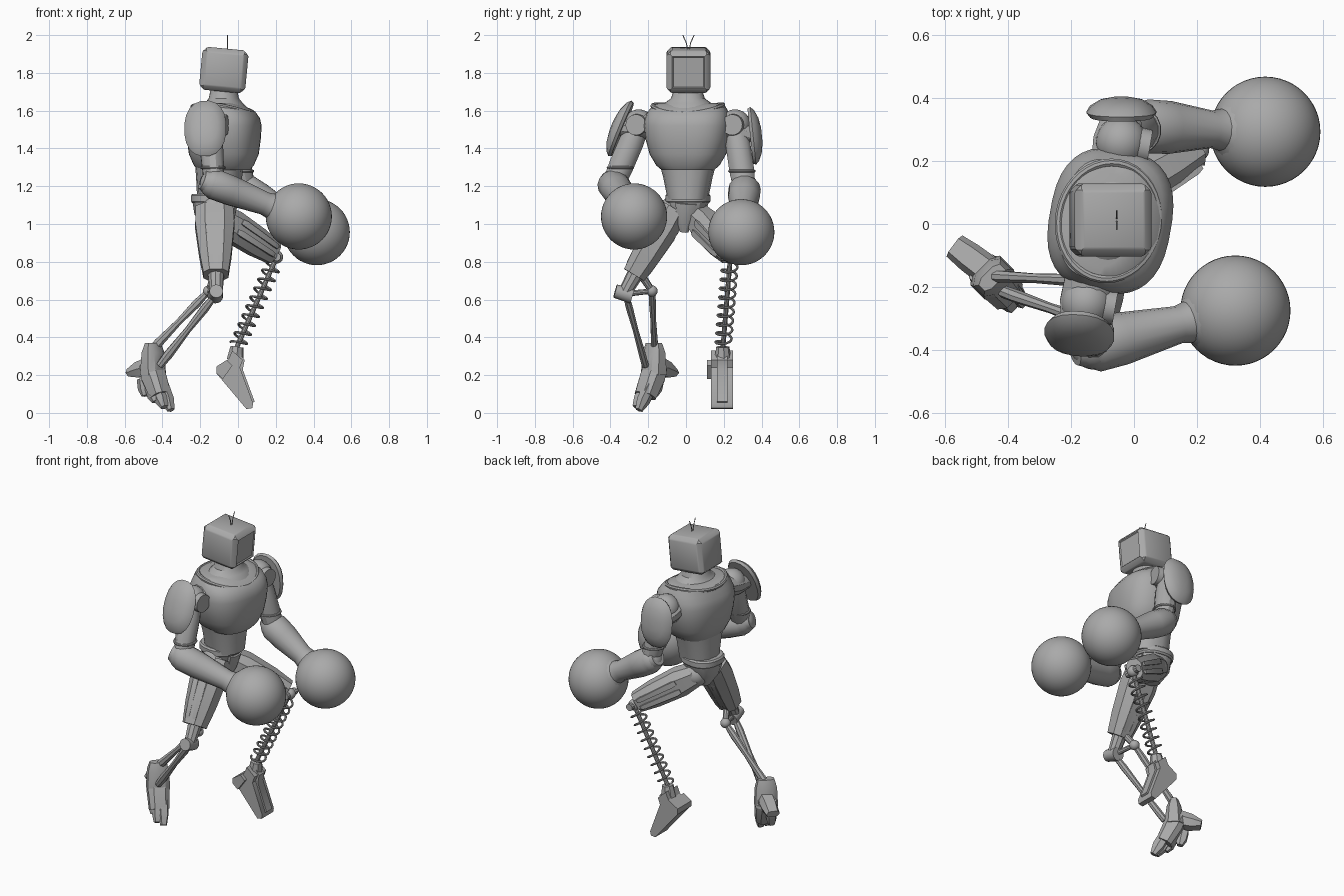
import bpy, bmesh, math
from mathutils import Vector as V, Matrix

cube = bpy.data.objects.get("Cube")
if cube:
    bpy.data.objects.remove(cube, do_unlink=True)

grey = bpy.data.materials.new("plain_grey")
grey.use_nodes = True
grey.diffuse_color = (0.4, 0.4, 0.4, 1)
grey.node_tree.nodes["Principled BSDF"].inputs["Base Color"].default_value = (0.4, 0.4, 0.4, 1)
parts = []


def add(name, bm):
    bmesh.ops.recalc_face_normals(bm, faces=bm.faces)
    mesh = bpy.data.meshes.new(name)
    bm.to_mesh(mesh)
    bm.free()
    mesh.materials.append(grey)
    obj = bpy.data.objects.new(name, mesh)
    bpy.context.collection.objects.link(obj)
    parts.append(obj)
    return obj


def loft(name, rings, sides=12, power=2.0):
    """Skin rings given as (centre, u axis, v axis)."""
    bm = bmesh.new()
    loops = []
    for c, u, v in rings:
        loop = []
        for i in range(sides):
            a = 2 * math.pi * (i + 0.5) / sides
            x, y = (math.copysign(abs(f) ** (2 / power), f) for f in (math.cos(a), math.sin(a)))
            loop.append(bm.verts.new(c + u * x + v * y))
        loops.append(loop)
    for lo, hi in zip(loops, loops[1:]):
        for i in range(sides):
            j = (i + 1) % sides
            bm.faces.new((lo[i], lo[j], hi[j], hi[i]))
    bm.faces.new(loops[0])
    bm.faces.new(loops[-1])
    return add(name, bm)


def limb(name, a, b, prof, sides=12, ref=(1, 0, 0), power=2.0):
    """Loft from a to b; prof holds (fraction, half width along ref, half width across)."""
    a, b = V(a), V(b)
    d = b - a
    n = d.normalized()
    u = (V(ref) - n * n.dot(V(ref))).normalized()
    v = n.cross(u)
    return loft(name, [(a + d * t, u * p, v * q) for t, p, q in prof], sides, power)


def rod(name, a, b, r0, r1, sides=10):
    return limb(name, a, b, [(0, r0, r0), (1, r1, r1)], sides, ref=(0.3, 1, 0.2))


def ball(name, c, r, seg=24):
    bm = bmesh.new()
    bmesh.ops.create_uvsphere(bm, u_segments=seg, v_segments=seg // 2, radius=r,
                              matrix=Matrix.Translation(c))
    return add(name, bm)


def tube(name, points, r, closed=False):
    cu = bpy.data.curves.new(name, "CURVE")
    cu.dimensions = "3D"
    cu.bevel_depth = r
    cu.bevel_resolution = 2
    cu.use_fill_caps = True
    sp = cu.splines.new("POLY")
    sp.points.add(len(points) - 1)
    for p, q in zip(sp.points, points):
        p.co = (*q, 1)
    sp.use_cyclic_u = closed
    obj = bpy.data.objects.new(name, cu)
    bpy.context.collection.objects.link(obj)
    mesh = bpy.data.meshes.new_from_object(obj.evaluated_get(bpy.context.evaluated_depsgraph_get()))
    bpy.data.objects.remove(obj, do_unlink=True)
    bm = bmesh.new()
    bm.from_mesh(mesh)
    return add(name, bm)


# Twisted torso frame: fwd is the chest direction, side its left
yaw = math.radians(-10)
fwd = V((math.cos(yaw), math.sin(yaw), 0))
side = V((-math.sin(yaw), math.cos(yaw), 0))


def stack(name, x, rows, sides=32, power=2.4):
    """Horizontal rings: height, half depth, half width and an optional forward shift."""
    return loft(name, [(V((x, 0.01, z)) + fwd * sum(s), fwd * p, side * q) for z, p, q, *s in rows], sides, power)


# Torso
stack("chest", -0.075, [(1.285, .135, .135), (1.31, .155, .165), (1.37, .18, .2), (1.45, .19, .222),
                        (1.52, .194, .23), (1.56, .185, .225), (1.595, .165, .212, -.005),
                        (1.63, .125, .19, -.03), (1.64, .1, .15, -.03)], 36, 2.6)
stack("abdomen", -0.1, [(1.32, .125, .15), (1.25, .12, .13), (1.13, .115, .105)], 16)
stack("belt", -0.125, [(1.11, .115, .11), (1.12, .123, .118), (1.15, .123, .118), (1.16, .115, .11)], 24)
stack("pelvis", -0.125, [(1.12, .115, .11), (1.05, .105, .09), (0.97, .05, .035)], 12)
limb("crotch_plate", (-.02, .0, 1.11), (-.07, -.01, .96), [(0, .02, .06), (.5, .03, .05), (1, .02, .025)], 8)
collar = []
for i in range(40):
    a = 2 * math.pi * i / 40
    c, s = math.cos(a), math.sin(a)
    collar.append(V((-.08, .01, 1.603 - .018 * c + .025 * s * s)) + fwd * .158 * c + side * .186 * s)
tube("collar_rim", collar, .013, True)
stack("neck", -0.075, [(1.57, .15, .17), (1.615, .125, .155), (1.64, .1, .125), (1.665, .08, .09), (1.72, .068, .072)], 24, 2)

# Head: chamfered box with raised panels and a recessed screen
bm = bmesh.new()
bmesh.ops.create_cube(bm, size=1, matrix=Matrix.Diagonal((.235, .222, .218, 1)))
bmesh.ops.bevel(bm, geom=bm.edges[:], offset=.016, segments=1, affect="EDGES", profile=.5)
bm.normal_update()
panels = [f for f in bm.faces if max(map(abs, f.normal)) > .99]
bmesh.ops.inset_individual(bm, faces=panels, thickness=.013, depth=.005)
front = max(bm.faces, key=lambda f: f.calc_center_median().x)
bmesh.ops.inset_individual(bm, faces=[front], thickness=.008, depth=-.006)
bmesh.ops.transform(bm, verts=bm.verts, matrix=Matrix.Translation((-.075, .013, 1.815)) @ Matrix.Rotation(math.radians(5.5), 4, "Y"))
add("head", bm)
for s, name in ((1, "left"), (-1, "right")):
    tube(name + "_antenna", [V((-.055, .013 + s * y, z)) for y, z in ((.003, 1.92), (.012, 1.96), (.03, 2.0))], .0025)

# Arms: name, shoulder, elbow, glove, pad centre, pad normal, pad height
arms = (("right", (-.15, -.25, 1.525), (-.125, -.385, 1.21), (.322, -.275, 1.04),
         (-.172, -.335, 1.5), (-.08, -.92, .38), .16),
        ("left", (-.04, .26, 1.525), (.04, .31, 1.185), (.417, .293, .957),
         (-.04, .34, 1.465), (.0, .99, .1), .155))
for name, sh, el, hand, pad, nrm, high in arms:
    sh, el, hand, pad, nrm = map(V, (sh, el, hand, pad, nrm))
    s = 1 if sh.y > 0 else -1
    ball(name + "_shoulder", sh, .082)
    limb(name + "_shoulder_axle", sh - side * s * .08, pad + nrm * .01,
         [(0, .085, .07), (.5, .085, .07), (1, .06, .05)], 12)
    rod(name + "_shoulder_cap", sh, sh + fwd * .092, .062, .055, 20)
    limb(name + "_shoulder_pad", pad, pad + nrm * .062,
         [(0, .1, high * .95), (.25, .112, high), (.55, .1, high * .88), (.85, .07, high * .6), (1, .03, high * .25)], 20, power=2.3)
    limb(name + "_upper_arm", sh, el, [(.05, .055, .06), (.3, .065, .068), (.7, .06, .068), (1, .055, .06)], 12)
    tube(name + "_arm_band", [sh.lerp(el, .72) + fwd * .061 * math.cos(k * math.pi / 8)
                              + side * .066 * math.sin(k * math.pi / 8) for k in range(16)], .008, True)
    ball(name + "_elbow", el, .078)
    n = (hand - el).length
    limb(name + "_forearm", el, hand, [(-.07 / n, .05, .05), (0, .082, .086), (.2, .08, .084),
                                       (1 - .2 / n, .062, .06), (1 - .165 / n, .068, .067),
                                       (1 - .13 / n, .115, .115)], 14, (0, 0, 1))
    ball(name + "_round_glove", hand, .175, 48)

# Thighs with raised side strips
for name, hip, knee, ref, wide, deep in (
        ("right", (-.125, -.06, 1.08), (-.117, -.275, .73), (1, 0, 0), (.105, .11, .09, .07), (.075, .088, .08, .066)),
        ("left", (-.11, .06, 1.04), (.19, .23, .845), (0, 0, 1), (.07, .088, .08, .064), (.075, .08, .07, .05))):
    ball(name + "_hip", V(hip), .075)
    limb(name + "_thigh", hip, knee, list(zip((0, .25, .7, 1), wide, deep)), 8, ref, 2.6)
    d = V(knee) - V(hip)
    u = (V(ref) - d * d.dot(V(ref)) / d.length_squared).normalized()
    w = d.normalized().cross(u)
    for k, s in enumerate((-1, 1)):
        for j, o in enumerate((-.03, .03)):
            a, b = (V(hip) + d * t + w * s * q + u * o * f for t, q, f in ((.28, .074, 1), (.95, .055, .8)))
            limb(f"{name}_thigh_strip_{k}{j}", a, b, [(0, .016, .008), (.1, .02, .016), (.9, .016, .016), (1, .012, .008)], 4, ref, 4)

# Right shin: knee hinge and twin struts
inner_knee = (-.155, -.18, .645)
rod("knee_link", (-.117, -.26, .75), (-.115, -.325, .635), .045, .035)
rod("knee_hinge", (-.115, -.375, .645), (-.12, -.285, .62), .036, .042, 16)
ball("knee_ball", V(inner_knee), .03)
rod("knee_strut", inner_knee, (-.117, -.32, .63), .014, .016)
rod("knee_stay", inner_knee, (-.117, -.25, .75), .018, .022)
for name, a, b in (("outer", (-.115, -.32, .63), (-.415, -.215, .25)), ("inner", inner_knee, (-.47, -.165, .32))):
    limb(name + "_shin_strut", a, b, [(0, .016, .016), (.2, .024, .02), (.5, .018, .016), (.85, .026, .02), (1, .02, .02)], 8)

# Right foot: ankle cuff, sole, heel spur and toes
limb("ankle_cuff", (-.45, -.17, .37), (-.45, -.17, .2), [(0, .025, .05), (.3, .045, .065), (1, .06, .07)], 8, (1, -1, 0), 3)
limb("foot_body", (-.47, -.15, .26), (-.41, -.215, .09), [(0, .05, .055), (.4, .062, .066), (1, .05, .06)], 8, (1, -1, 0), 3)
limb("heel_spur", (-.45, -.16, .25), (-.57, -.07, .212), [(0, .055, .05), (.6, .045, .048), (1, .022, .042)], 6, (0, 0, 1), 3)
for i, (root, tip) in enumerate((((-.40, -.19, .14), (-.355, -.25, .015)), ((-.43, -.21, .13), (-.39, -.265, .03)),
                                 ((-.46, -.2, .14), (-.435, -.235, .06)), ((-.5, -.15, .18), (-.49, -.17, .09)))):
    limb(f"toe_{i + 1}", root, tip, [(0, .035, .03), (.6, .035, .03), (1, .018, .02)], 6, (1, -1, 0), 3)

# Left spring leg
top, low = V((.205, .235, .825)), V((-.01, .195, .34))
ball("spring_knee", top, .034)
rod("spring_knee_pin", top - V((.0, .05, 0)), top + V((.0, .05, 0)), .022, .022)
rod("spring_link", (.17, .225, .855), top, .03, .025)
rod("spring_core", top, low, .013, .013)
axis = (low - top).normalized()
eu = V((0, 1, 0)).cross(axis).normalized()
ev = axis.cross(eu)
coil = []
for i in range(9 * 16 + 1):
    a = 2 * math.pi * i / 16
    coil.append(top.lerp(low, .08 + .88 * i / 144) + eu * .042 * math.cos(a) + ev * .042 * math.sin(a))
tube("spring_coil", coil, .0065)


def wedge(name, outline, y0, y1):
    bm = bmesh.new()
    face = bm.faces.new([bm.verts.new((x, y0, z)) for x, z in outline])
    new = bmesh.ops.extrude_face_region(bm, geom=[face])["geom"]
    bmesh.ops.translate(bm, verts=[v for v in new if isinstance(v, bmesh.types.BMVert)], vec=(0, y1 - y0, 0))
    return add(name, bm)


# Left wedge foot
wedge("wedge_foot", [(-.03, .33), (.025, .28), (.01, .24), (.08, .05), (.075, .025), (.045, .02),
                     (-.115, .21), (-.115, .245), (-.05, .285)], .132, .25)
wedge("foot_ridge", [(-.01, .34), (.035, .28), (.025, .23), (.088, .06), (.07, .05), (-.02, .25)], .165, .22)
wedge("heel_block", [(-.115, .245), (-.06, .28), (-.03, .25), (-.08, .18), (-.115, .21)], .11, .245)
rod("spring_socket", low + V((.005, 0, .01)), low - V((.005, 0, .06)), .035, .045, 8)

# Smooth shading with sharp creases
for obj in bpy.context.selected_objects:
    obj.select_set(False)
for obj in parts:
    obj.select_set(True)
bpy.context.view_layer.objects.active = parts[0]
bpy.ops.object.shade_smooth_by_angle(angle=math.radians(32))
